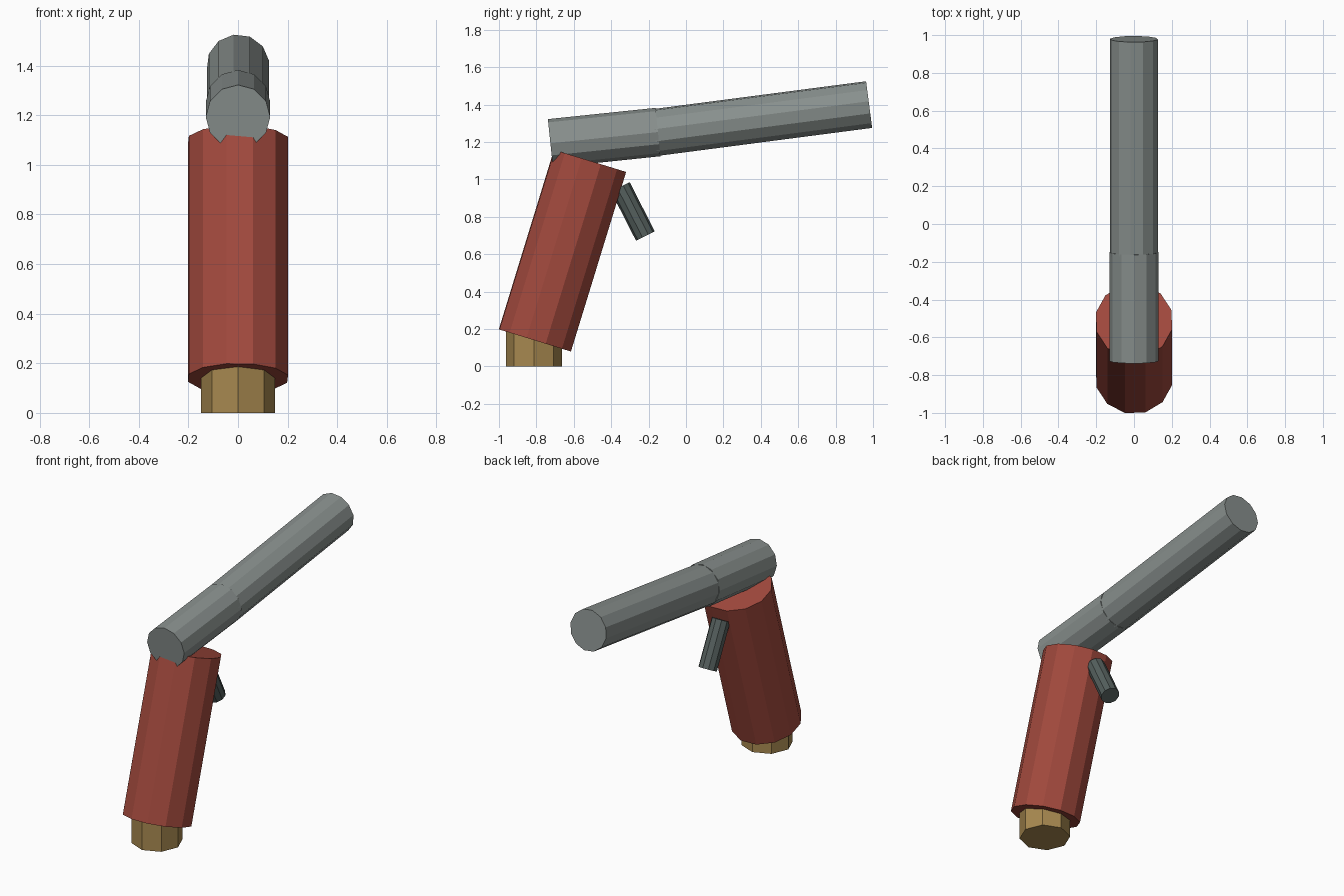
import bpy, bmesh, math
from mathutils import Matrix, Vector

cube = bpy.data.objects.get("Cube")
if cube:
    bpy.data.objects.remove(cube, do_unlink=True)


def material(name, colour):
    mat = bpy.data.materials.new(name)
    mat.use_nodes = True
    mat.diffuse_color = (*colour, 1)
    bsdf = mat.node_tree.nodes["Principled BSDF"]
    bsdf.inputs["Base Color"].default_value = (*colour, 1)
    return mat


steel = material("steel grey", (0.25, 0.28, 0.27))
dark_steel = material("dark steel", (0.09, 0.115, 0.11))
red = material("brick red", (0.36, 0.067, 0.047))
brass = material("brass", (0.39, 0.25, 0.08))


def rod(name, start, end, radius, sides, spin, mat):
    """Flat-sided rod in the x = 0 plane, between two (y, z) points."""
    a, b = Vector((0, *start)), Vector((0, *end))
    axis = b - a
    tilt = Matrix.Rotation(-math.atan2(axis.y, axis.z), 4, 'X')
    turn = Matrix.Rotation(math.radians(spin), 4, 'Z')
    bm = bmesh.new()
    bmesh.ops.create_cone(bm, cap_ends=True, segments=sides, radius1=radius,
                          radius2=radius, depth=axis.length,
                          matrix=Matrix.Translation((a + b) / 2) @ tilt @ turn)
    mesh = bpy.data.meshes.new(name)
    bm.to_mesh(mesh)
    bm.free()
    mesh.materials.append(mat)
    obj = bpy.data.objects.new(name, mesh)
    bpy.context.collection.objects.link(obj)
    return obj


# Leaning grip on its upright end cap
rod("grip", (-0.808, 0.139), (-0.513, 1.099), 0.207, 12, 17, red)
rod("grip_cap", (-0.813, 0), (-0.813, 0.24), 0.149, 8, 0, brass)

# Barrel in two sections with a slight bend
rod("barrel_rear_section", (-0.725, 1.193), (-0.15, 1.253), 0.13, 12, 0, steel)
rod("barrel_front_section", (-0.17, 1.25), (0.979, 1.4), 0.127, 12, -8, steel)

# Trigger behind the grip's upper end
rod("trigger", (-0.351, 0.96), (-0.217, 0.697), 0.056, 10, 0, dark_steel)
